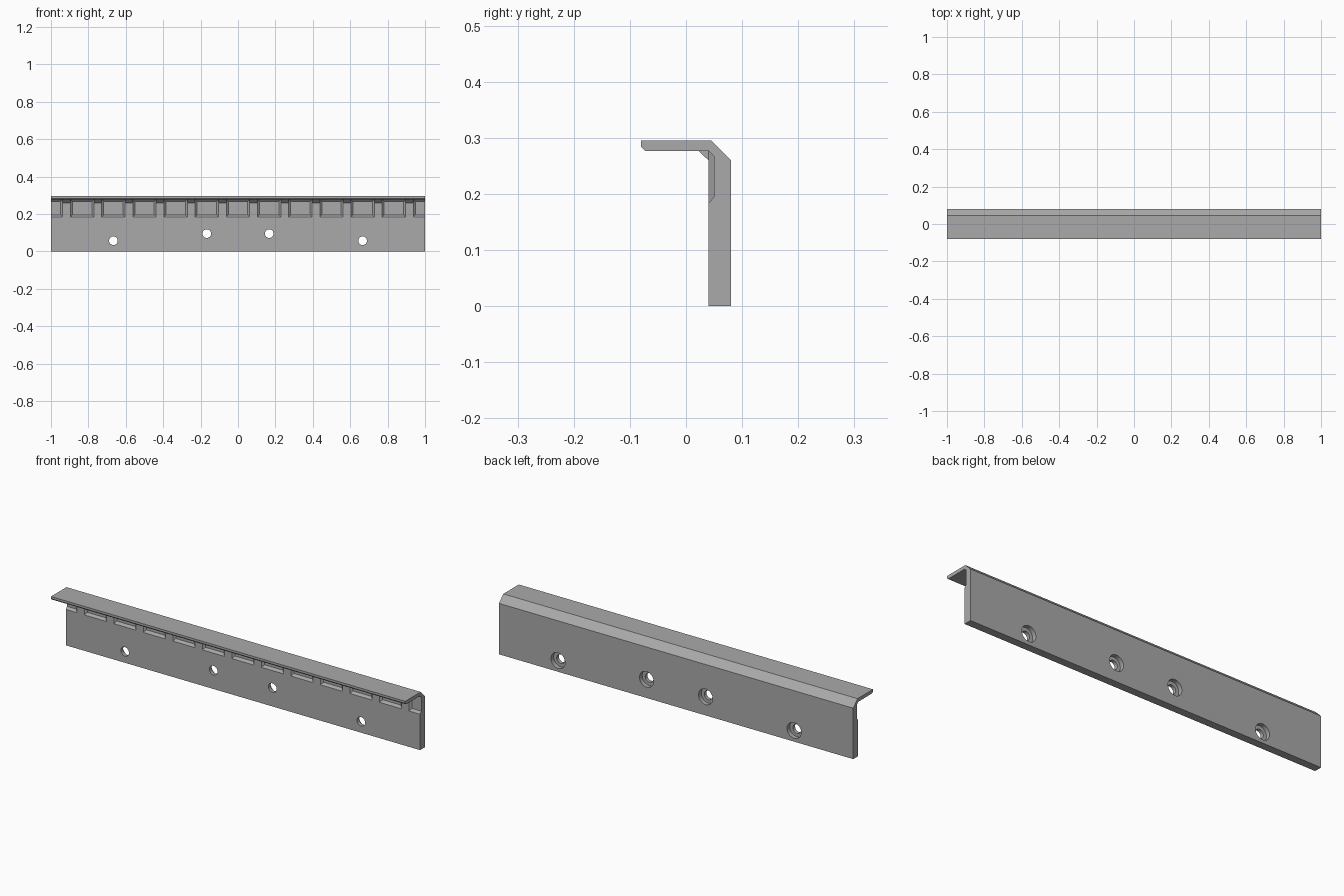
import bpy, bmesh, math
from mathutils import Matrix

cube = bpy.data.objects.get("Cube")
if cube:
    bpy.data.objects.remove(cube)

steel = bpy.data.materials.new("plain grey")
steel.use_nodes = True
GREY = (0.4, 0.4, 0.4, 1)
steel.diffuse_color = GREY
steel.node_tree.nodes["Principled BSDF"].inputs["Base Color"].default_value = GREY


def add_object(name, bm):
    bmesh.ops.recalc_face_normals(bm, faces=bm.faces)
    mesh = bpy.data.meshes.new(name)
    bm.to_mesh(mesh)
    bm.free()
    mesh.materials.append(steel)
    obj = bpy.data.objects.new(name, mesh)
    bpy.context.collection.objects.link(obj)
    return obj


# Angled rail: side profiles (y, z) at a rib, a pocket edge and a pocket floor
outer = [(0.04, 0), (0.08, 0), (0.08, 0.26), (0.045, 0.295),
         (-0.08, 0.295), (-0.08, 0.284), (-0.073, 0.277)]
inner = {
    "rib": [(0.022, 0.277), (0.031, 0.2685), (0.04, 0.26), (0.04, 0.195), (0.04, 0.183)],
    "edge": [(0.04, 0.277), (0.04, 0.267), (0.04, 0.26), (0.04, 0.195), (0.04, 0.183)],
    "floor": [(0.04, 0.277), (0.05, 0.267), (0.05, 0.26), (0.05, 0.195), (0.04, 0.183)],
}

# Stations along the rail: half pockets at both ends, ribs between pockets
PITCH, HALF, FLOOR = 1 / 6, 0.0625, 0.052
stations = []
for k in range(-6, 7):
    for offset, kind in ((-HALF, "rib"), (-HALF, "edge"), (-FLOOR, "floor"),
                         (FLOOR, "floor"), (HALF, "edge"), (HALF, "rib")):
        x = k * PITCH + offset
        if abs(x) < 1:
            stations.append((x, kind))
stations = [(-1, "floor")] + stations + [(1, "floor")]

bm = bmesh.new()
rings = [[bm.verts.new((x, y, z)) for y, z in outer + inner[kind]] for x, kind in stations]
count = len(rings[0])
for (a, b), (sa, sb) in zip(zip(rings, rings[1:]), zip(stations, stations[1:])):
    for i in range(count):
        j = (i + 1) % count
        quad = [a[i], a[j], b[j], b[i]]
        bent = {sa[1], sb[1]} == {"edge", "floor"} and i in (len(outer), count - 2)
        if bent:
            # Mitred pocket corners run from the edge corner to the floor corner
            at_top = i == len(outer)
            first = (sa[1] == "edge") == at_top
            if first:
                bm.faces.new((a[i], a[j], b[j]))
                bm.faces.new((a[i], b[j], b[i]))
            else:
                bm.faces.new((a[i], a[j], b[i]))
                bm.faces.new((a[j], b[j], b[i]))
        else:
            bm.faces.new(quad)
bm.faces.new(rings[0])
bm.faces.new(rings[-1])
bmesh.ops.remove_doubles(bm, verts=bm.verts, dist=0.00001)
bmesh.ops.dissolve_limit(bm, angle_limit=0.001, verts=bm.verts, edges=bm.edges)
rail = add_object("angled_rail", bm)


# Screw holes: a narrow bore with a wide recess at the back
def screw_cutter(x, z):
    bm = bmesh.new()
    profile = [(0, 0), (0.023, 0), (0.023, 0.058), (0.04, 0.058), (0.04, 0.1), (0, 0.1)]
    verts = [bm.verts.new((r, y, 0)) for r, y in profile]
    edges = [bm.edges.new(pair) for pair in zip(verts, verts[1:])]
    bmesh.ops.spin(bm, geom=verts + edges, cent=(0, 0, 0), axis=(0, 1, 0),
                   angle=math.tau, steps=32)
    bmesh.ops.remove_doubles(bm, verts=bm.verts, dist=0.00001)
    bmesh.ops.transform(bm, matrix=Matrix.Translation((x, 0, z)), verts=bm.verts)
    cutter = add_object("screw_hole_cutter", bm)
    cutter.hide_render = True
    cutter.hide_set(True)
    return cutter


for x, z in ((-2 / 3, 0.057), (-1 / 6, 0.095), (1 / 6, 0.095), (2 / 3, 0.057)):
    hole = rail.modifiers.new("screw_hole", "BOOLEAN")
    hole.operation = "DIFFERENCE"
    hole.solver = "EXACT"
    hole.object = screw_cutter(x, z)

# Smooth bores, sharp folds
bpy.context.view_layer.objects.active = rail
rail.select_set(True)
for modifier in [m.name for m in rail.modifiers]:
    bpy.ops.object.modifier_apply(modifier=modifier)
bpy.ops.object.shade_smooth_by_angle(angle=math.radians(25))
